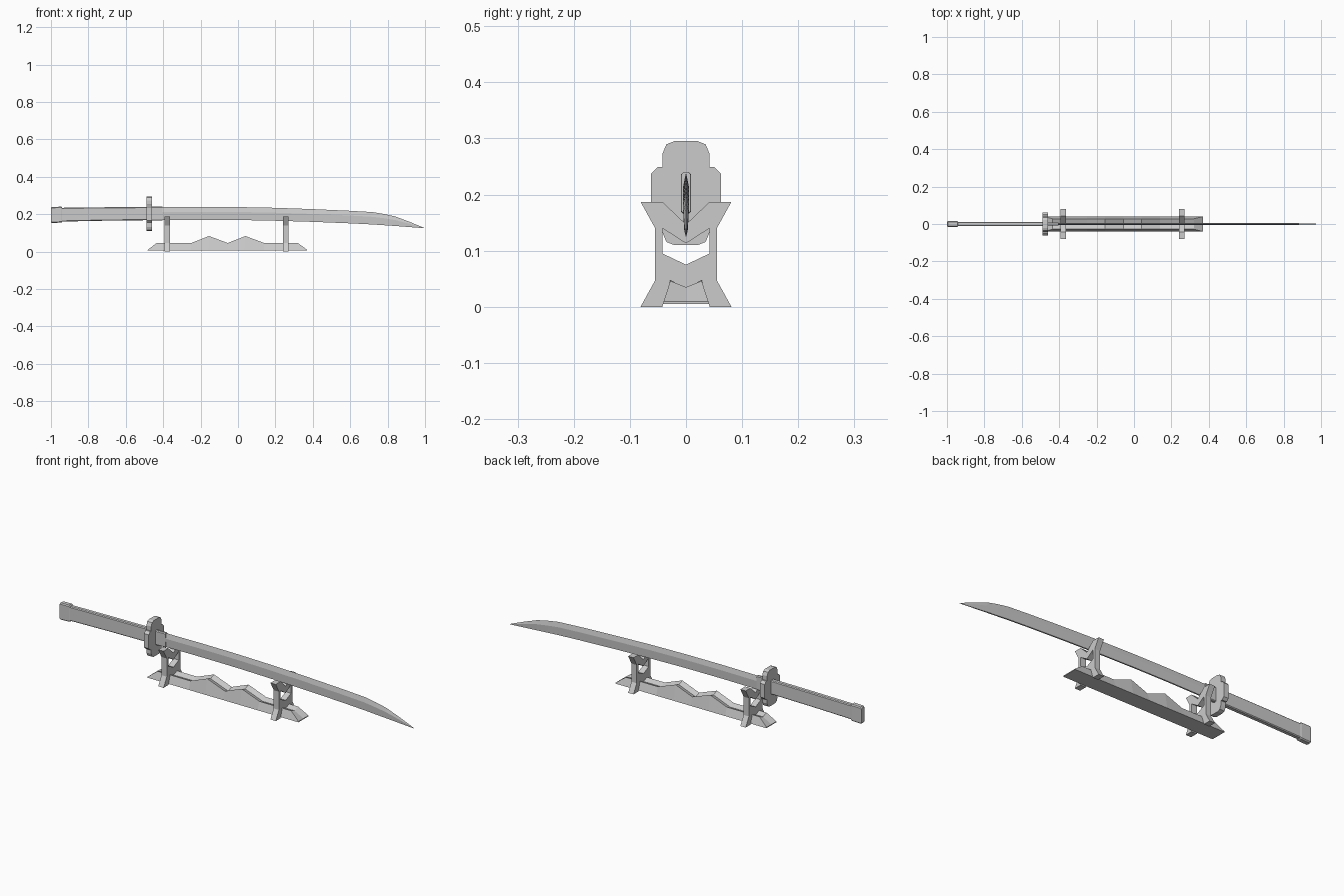
import bpy, bmesh

if "Cube" in bpy.data.objects:
    bpy.data.objects.remove(bpy.data.objects["Cube"])


def loft(name, rings):
    """Skin a list of equal-length rings of points and cap both ends."""
    bm = bmesh.new()
    vs = [[bm.verts.new(p) for p in r] for r in rings]
    n = len(rings[0])
    for a, b in zip(vs, vs[1:]):
        for i in range(n):
            j = (i + 1) % n
            bm.faces.new((a[i], a[j], b[j], b[i]))
    bm.faces.new(vs[0])
    bm.faces.new(vs[-1])
    bmesh.ops.remove_doubles(bm, verts=bm.verts, dist=1e-5)
    bmesh.ops.recalc_face_normals(bm, faces=bm.faces)
    me = bpy.data.meshes.new(name)
    bm.to_mesh(me)
    bm.free()
    ob = bpy.data.objects.new(name, me)
    bpy.context.collection.objects.link(ob)
    return ob


def mirrored(half):
    """Close a y >= 0 outline by mirroring it across y = 0."""
    return half + [(-y, z) for y, z in reversed(half) if y > 0]


def plate(name, outline, x0, x1):
    return loft(name, [[(x, y, z) for y, z in outline] for x in (x0, x1)])


def grip_ring(x, zb, zt, w, c):
    half = [(w - c, zb), (w, zb + c), (w, zt - c), (w - c, zt)]
    return [(x, y, z) for y, z in mirrored(half)]


# Blade: cutting edge up, ridge line below it, flat spine underneath
stations = [(-0.46, .168, .237), (-0.2, .170, .239), (0, .169, .238),
            (0.2, .165, .234), (0.4, .159, .227), (0.6, .151, .218),
            (0.72, .145, .211), (0.78, .141, .201), (0.84, .137, .188),
            (0.92, .131, .158), (0.995, .125, .127)]
rings = []
for x, zb, zt in stations:
    h = zt - zb
    k = min(1, 0.25 + h / 0.08)
    if x > 0.99:
        k = 0.1
    half = [(.0035 * k, zb), (.0055 * k, zb + .62 * h), (0, zt)]
    rings.append([(x, y, z) for y, z in mirrored(half)])
loft("blade", rings)

# Collar, handle and pommel
loft("blade_collar", [grip_ring(-0.465, .165, .24, .009, .004),
                      grip_ring(-0.405, .166, .24, .008, .004)])
loft("handle", [grip_ring(-0.96, .160, .234, .012, .004),
                grip_ring(-0.72, .165, .237, .012, .004),
                grip_ring(-0.47, .168, .239, .012, .004)])
loft("pommel", [grip_ring(-1.0, .156, .234, .013, .005),
                grip_ring(-0.995, .153, .239, .015, .005),
                grip_ring(-0.945, .155, .240, .015, .005),
                grip_ring(-0.94, .158, .235, .013, .005)])

# Stepped guard, symmetric about its middle height
quarter = [(.062, .035), (.05, .047), (.042, .047), (.042, .07),
           (.035, .087), (.021, .0925)]
half = [(y, .2025 - z) for y, z in reversed(quarter)] + [(y, .2025 + z) for y, z in quarter]
plate("guard", mirrored(half), -0.488, -0.461)

# Stand legs: one closed piece below the window and one above, plus side posts
lower = mirrored([(0, .033), (.028, .047), (.042, 0), (.081, 0),
                  (.055, .047), (.055, .095), (.042, .095), (0, .075)])
upper = mirrored([(0, .113), (.042, .14), (.055, .14), (.081, .187), (.042, .187), (0, .147)])
for side, xc in (("left", -0.379), ("right", 0.255)):
    x0, x1 = xc - .015, xc + .015
    plate(side + "_leg_lower", lower, x0, x1)
    plate(side + "_leg_cradle", upper, x0, x1)
    for s, tag in ((1, "back"), (-1, "front")):
        post = [(s * .042, .095), (s * .055, .095), (s * .055, .14), (s * .042, .14)]
        plate(f"{side}_leg_{tag}_post", post, x0, x1)

# Wavy base bar with a V groove along its top
wave = [(-0.483, .009), (-0.435, .046), (-0.25, .046), (-0.155, .083), (-0.055, .046),
        (0.04, .083), (0.14, .046), (0.32, .046), (0.37, .009)]
rings = []
for x, z in wave:
    end = z < .01
    y = .04 if end else .028
    half = [(.041, .005), (y, z), (0, z if end else z - .011)]
    rings.append([(x, a, b) for a, b in mirrored(half)])
loft("base_bar", rings)
